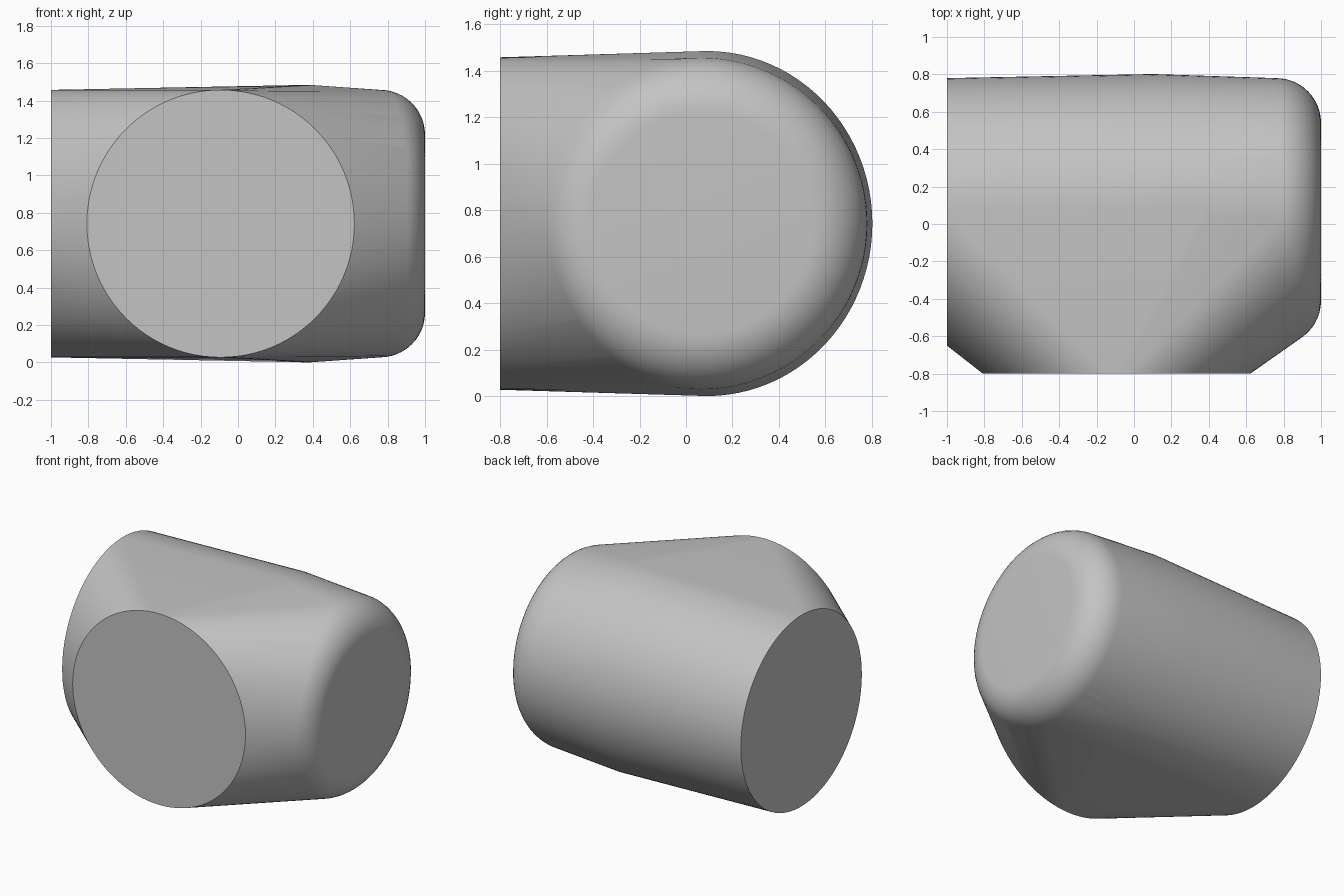
import bpy
import bmesh
from math import sin, cos, pi, radians
from mathutils import Vector

SEGMENTS = 96
MID_Z = 0.742
PIPE = 0.715
FILLET = 0.24

if "Cube" in bpy.data.objects:
    bpy.data.objects.remove(bpy.data.objects["Cube"], do_unlink=True)


def ring(bm, x, y, across, radius_across, radius_up):
    """Add an upright ring of points; across is its horizontal axis."""
    centre = Vector((x, y, MID_Z))
    across = Vector(across).normalized()
    for i in range(SEGMENTS):
        a = 2 * pi * i / SEGMENTS
        offset = across * radius_across * cos(a)
        offset.z = radius_up * sin(a)
        bm.verts.new(centre + offset)


bm = bmesh.new()

# Open pipe ends: one to the side, one to the front
ring(bm, -1, 0.065, (0, 1, 0), PIPE, PIPE)
ring(bm, -0.093, -0.8, (1, 0, 0), PIPE, PIPE)

# Slanted, slightly wider ring in the middle
ring(bm, 0.38, 0.09, (-0.28, 0.71, 0), 0.765, 0.742)

# Rounded closed end
STEPS = 12
for i in range(STEPS + 1):
    a = pi / 2 * i / STEPS
    r = PIPE - FILLET * (1 - cos(a))
    ring(bm, 1 - FILLET * (1 - sin(a)), 0.065, (0, 1, 0), r, r)

# Skin stretched over all the rings
bmesh.ops.convex_hull(bm, input=bm.verts[:])
loose = [v for v in bm.verts if not v.link_faces]
bmesh.ops.delete(bm, geom=loose, context="VERTS")
bmesh.ops.dissolve_limit(bm, angle_limit=radians(0.1),
                         verts=bm.verts[:], edges=bm.edges[:])
bmesh.ops.recalc_face_normals(bm, faces=bm.faces[:])

mesh = bpy.data.meshes.new("pipe_body")
bm.to_mesh(mesh)
bm.free()
body = bpy.data.objects.new("pipe_body", mesh)
bpy.context.collection.objects.link(body)

# Plain grey
grey = bpy.data.materials.new("plain grey")
grey.use_nodes = True
colour = (0.55, 0.55, 0.55, 1)
grey.diffuse_color = colour
grey.node_tree.nodes["Principled BSDF"].inputs["Base Color"].default_value = colour
mesh.materials.append(grey)

# Smooth sides, sharp rims
for obj in bpy.context.selected_objects:
    obj.select_set(False)
body.select_set(True)
bpy.context.view_layer.objects.active = body
bpy.ops.object.shade_smooth_by_angle(angle=radians(30))
